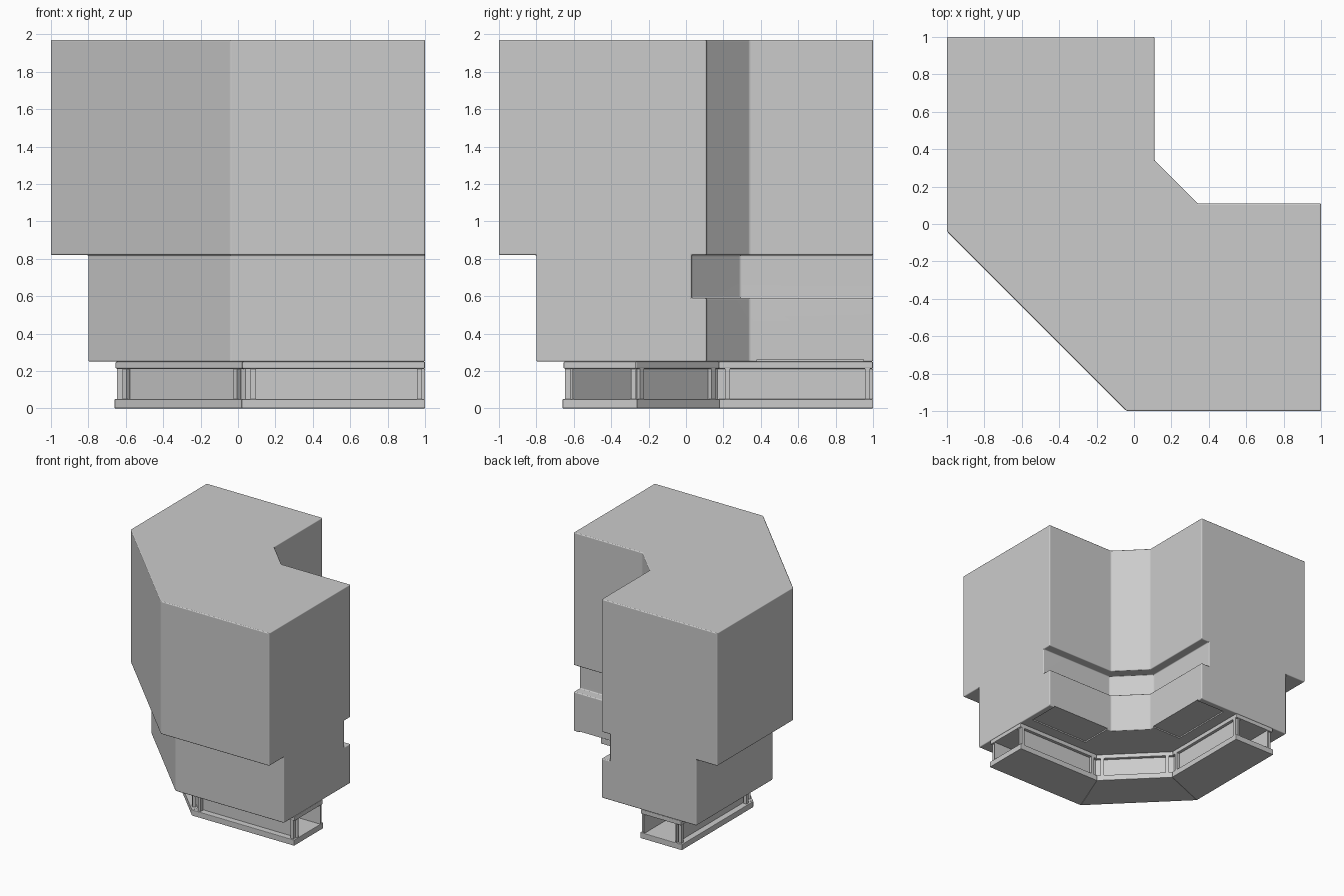
import bpy, bmesh, math
from mathutils import Vector

if "Cube" in bpy.data.objects:
    bpy.data.objects.remove(bpy.data.objects["Cube"])


def finish(name, bm, bevel=0.0, segments=2):
    bmesh.ops.recalc_face_normals(bm, faces=bm.faces[:])
    if bevel:
        sharp = [e for e in bm.edges if e.calc_face_angle(0) > 0.4]
        bmesh.ops.bevel(bm, geom=sharp, offset=bevel, segments=segments,
                        profile=0.5, affect='EDGES', clamp_overlap=True)
    mesh = bpy.data.meshes.new(name)
    bm.to_mesh(mesh)
    bm.free()
    ob = bpy.data.objects.new(name, mesh)
    bpy.context.collection.objects.link(ob)
    return ob


def prism(name, pts, z0, z1, bevel=0.0):
    bm = bmesh.new()
    low = [bm.verts.new((p[0], p[1], z0)) for p in pts]
    top = [bm.verts.new((p[0], p[1], z1)) for p in pts]
    bm.faces.new(low)
    bm.faces.new(top)
    n = len(pts)
    for i in range(n):
        j = (i + 1) % n
        bm.faces.new((low[i], low[j], top[j], top[i]))
    return finish(name, bm, bevel)


def smooth(ob):
    bpy.ops.object.select_all(action='DESELECT')
    ob.select_set(True)
    bpy.context.view_layer.objects.active = ob
    bpy.ops.object.shade_smooth_by_angle(angle=math.radians(40))


# Cabinet body: profile (offset, height, corner position) swept round the corner
profile = [(-1, 1.97, -.04), (-1, .82, -.04), (-.8, .82, -.04), (-.8, .25, -.04),
           (.11, .25, .34), (.11, .59, .34), (.03, .59, .29), (.03, .82, .29),
           (.11, .82, .34), (.11, 1.97, .34)]
bm = bmesh.new()
rings = []
for station in range(4):
    ring = []
    for d, z, c in profile:
        xy = [(1, d), (c, d), (d, c), (d, 1)][station]
        ring.append(bm.verts.new((*xy, z)))
    rings.append(ring)
for a, b in zip(rings, rings[1:]):
    for i in range(len(profile)):
        j = (i + 1) % len(profile)
        bm.faces.new((a[i], a[j], b[j], b[i]))
bm.faces.new(rings[0])
bm.faces.new(rings[-1])
# merge coplanar top and bottom strips before rounding the edges
body = finish("corner_cabinet_body", bm, 0.008, 3)

# Shallow recesses under both inner edges
for k, quad in enumerate([[(.38, -.17), (.95, -.17), (.95, .15), (.38, .15)],
                          [(-.17, .38), (-.17, .95), (.15, .95), (.15, .38)]]):
    cutter = prism(f"underside_recess_cutter_{k}", quad, .2, .261)
    cutter.hide_render = True
    cutter.hide_set(True)
    m = body.modifiers.new("recess", 'BOOLEAN')
    m.operation = 'DIFFERENCE'
    m.solver = 'EXACT'
    m.object = cutter
smooth(body)
wn = body.modifiers.new("flat_shading", 'WEIGHTED_NORMAL')
wn.keep_sharp = True

# Base: three bays following the corner
outer = [Vector(p) for p in ((1, -.66), (.02, -.66), (-.66, .02), (-.66, 1))]
inner = [Vector(p) for p in ((1, -.26), (.18, -.26), (-.26, .18), (-.26, 1))]
names = ["right", "corner", "back"]
for s, name in enumerate(names):
    o0, o1, i0, i1 = outer[s], outer[s + 1], inner[s], inner[s + 1]

    def line(t):
        return o0.lerp(i0, t), o1.lerp(i1, t)

    def strip(t0, t1):
        a, b = line(t0)
        c, d = line(t1)
        return [a, b, d, c]

    # floor and top plates
    prism(f"{name}_bottom_plate", strip(0, 1), 0, .05, .004)
    prism(f"{name}_top_plate", strip(.015, .985), .212, .25, .006)

    # recessed wall panels
    prism(f"{name}_outer_wall", strip(.13, .15), .05, .212)
    prism(f"{name}_inner_wall", strip(.90, .92), .05, .212)

    # posts at the ends of each side
    for side, t in (("outer", .07), ("inner", .95)):
        a, b = line(t)
        u = (b - a).normalized()
        v = Vector((-u.y, u.x))
        starts = (.03 if s == 0 else .05, .03 if s == 2 else .05)
        for k, p in enumerate((a + u * starts[0], b - u * starts[1])):
            h = .014
            prism(f"{name}_{side}_post_{k}",
                  [p + u * h + v * h, p - u * h + v * h, p - u * h - v * h, p + u * h - v * h],
                  .045, .215)
